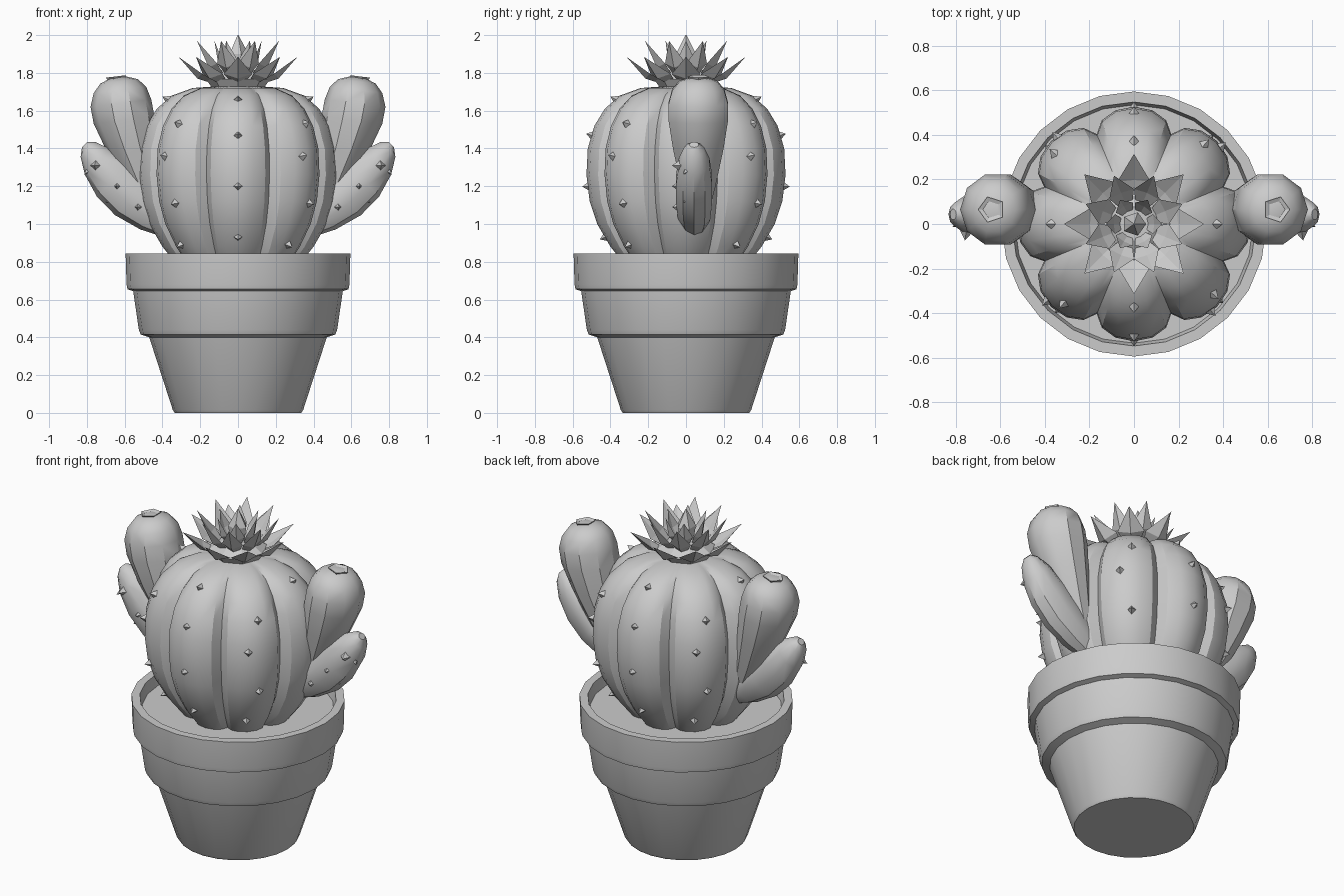
import bpy, bmesh
from math import sin, cos, pi, radians
from mathutils import Vector, Matrix

if "Cube" in bpy.data.objects:
    bpy.data.objects.remove(bpy.data.objects["Cube"])


def finish(name, bm, smooth=None):
    bmesh.ops.recalc_face_normals(bm, faces=bm.faces)
    me = bpy.data.meshes.new(name)
    bm.to_mesh(me)
    bm.free()
    ob = bpy.data.objects.new(name, me)
    bpy.context.collection.objects.link(ob)
    if smooth:
        bpy.ops.object.select_all(action='DESELECT')
        ob.select_set(True)
        bpy.context.view_layer.objects.active = ob
        bpy.ops.object.shade_smooth_by_angle(angle=radians(smooth))
    return ob


def loft(bm, rings):
    """Skin a list of closed rings and cap both ends."""
    vs = [[bm.verts.new(p) for p in r] for r in rings]
    n = len(vs[0])
    for a, b in zip(vs, vs[1:]):
        for i in range(n):
            j = (i + 1) % n
            bm.faces.new((a[i], a[j], b[j], b[i]))
    bm.faces.new(vs[0][::-1])
    bm.faces.new(vs[-1])


def circle(r, z, n):
    return [(r * cos(2 * pi * i / n), r * sin(2 * pi * i / n), z) for i in range(n)]


def spine(bm, p, d, r=0.03, h=0.045):
    d = Vector(d).normalized()
    m = Matrix.Translation(Vector(p) + d * (h / 2 - 0.015)) @ d.to_track_quat('Z', 'Y').to_matrix().to_4x4()
    bmesh.ops.create_cone(bm, cap_ends=True, segments=4, radius1=r, radius2=0, depth=h, matrix=m)


# Pot with two stepped bands, hollow down to the soil
bm = bmesh.new()
pot = [(0.335, 0), (0.345, 0.015), (0.47, 0.40), (0.515, 0.415), (0.525, 0.44), (0.555, 0.645),
       (0.585, 0.655), (0.59, 0.68), (0.595, 0.845), (0.548, 0.845), (0.535, 0.78)]
loft(bm, [circle(r, z, 24) for r, z in pot])
finish("pot", bm, 30)

# Ribbed body: eight rounded lobes scaled along a profile
profile = [(0.25, 0.72), (0.32, 0.78), (0.40, 0.88), (0.47, 1.0), (0.51, 1.12), (0.527, 1.26), (0.52, 1.4),
           (0.485, 1.52), (0.43, 1.61), (0.35, 1.68), (0.24, 1.72), (0.1, 1.73)]


def crest(z):
    for (r0, z0), (r1, z1) in zip(profile, profile[1:]):
        if z0 <= z <= z1:
            return r0 + (r1 - r0) * (z - z0) / (z1 - z0)


def ribbed(r, z):
    pts = []
    for k in range(8):
        rot = Matrix.Rotation(k * pi / 4, 3, 'Z')
        for s in range(6):
            f = -pi / 2 + s * pi / 6
            pts.append(rot @ Vector((r * (0.766 + 0.234 * cos(f)), r * 0.317 * sin(f), z)))
    return pts


bm = bmesh.new()
loft(bm, [ribbed(r, z) for r, z in profile])
finish("cactus_body", bm, 30)

# Spines along the ribs, staggered between neighbours
bm = bmesh.new()
for k in range(8):
    a = k * pi / 4
    heights = (0.89, 1.11, 1.36, 1.53) if k % 2 else (0.93, 1.2, 1.47, 1.66)
    for i, z in enumerate(heights):
        if k in (0, 4) and i < 3:
            continue
        side = a + (0.06 if i % 2 else -0.06) * (k % 2)
        r = crest(z)
        spine(bm, (r * cos(side), r * sin(side), z), (cos(side), sin(side), (z - 1.25) * 1.3))
finish("body_spines", bm)


# Arms: elliptical sections (x, z, half width, half depth) swept in the xz plane
def arm(bm, stations, y, tilt, n=10):
    t = radians(tilt)
    u = Vector((cos(t), 0, sin(t)))
    loft(bm, [[Vector((x, y, z)) + u * (a * cos(2 * pi * i / n)) + Vector((0, b * sin(2 * pi * i / n), 0))
               for i in range(n)] for x, z, a, b in stations])


def mirrored(name, bm, smooth=None):
    ob = finish(name, bm, smooth)
    ob.modifiers.new("mirror", 'MIRROR').use_mirror_merge = False


bm = bmesh.new()
arm(bm, [(0.34, 0.98, 0.07, 0.06), (0.44, 1.05, 0.11, 0.09), (0.56, 1.14, 0.13, 0.1), (0.66, 1.235, 0.125, 0.1),
         (0.745, 1.33, 0.095, 0.085), (0.795, 1.395, 0.055, 0.055), (0.812, 1.42, 0.02, 0.025)], 0.043, -46)
mirrored("lower_arms", bm, 35)

bm = bmesh.new()
arm(bm, [(0.42, 1.03, 0.05, 0.05), (0.49, 1.2, 0.095, 0.095), (0.56, 1.4, 0.135, 0.14), (0.603, 1.55, 0.162, 0.165),
         (0.62, 1.64, 0.162, 0.165), (0.625, 1.71, 0.14, 0.145), (0.63, 1.755, 0.1, 0.105),
         (0.635, 1.775, 0.045, 0.045)], 0.065, -7)
mirrored("upper_arms", bm, 35)

# Dimpled bud on each upper arm
bm = bmesh.new()
loft(bm, [[Vector((0.64 + r * cos(2 * pi * i / 5), 0.065 + r * sin(2 * pi * i / 5), z - 0.12 * r * cos(2 * pi * i / 5)))
           for i in range(5)] for r, z in ((0.04, 1.755), (0.06, 1.782), (0.022, 1.768))])
mirrored("arm_buds", bm)

bm = bmesh.new()
for x, z in ((0.755, 1.31), (0.64, 1.2), (0.53, 1.09)):
    spine(bm, (x, -0.045, z), (0.15, -1, 0))
for x, z in ((0.795, 1.28), (0.68, 1.13)):
    spine(bm, (x, 0.0, z), (0.7, -0.5, -0.6), 0.022)
mirrored("arm_spines", bm)

# Flower: rings of creased petals round a central bud
bm = bmesh.new()


def petals(count, start, base, mid, tip, width, thick):
    for k in range(count):
        a = radians(start) + 2 * pi * k / count
        rot = Matrix.Rotation(a, 3, 'Z')
        pts = [(base[0], 0, base[1]), (tip[0], 0, tip[1]), (mid[0], width, mid[1]), (mid[0], -width, mid[1]),
               (mid[0] + thick, 0, mid[1] - thick), (mid[0] + thick * 0.3, 0, mid[1] - thick * 0.3)]
        b, t, l, r, o, i = [bm.verts.new(rot @ Vector(p)) for p in pts]
        for s in (l, r):
            for c in (o, i):
                bm.faces.new((b, s, c))
                bm.faces.new((s, t, c))


petals(8, 0, (0.06, 1.72), (0.19, 1.795), (0.315, 1.885), 0.075, 0.025)
petals(8, 22.5, (0.04, 1.73), (0.145, 1.85), (0.235, 1.97), 0.06, 0.022)
petals(6, 0, (0.02, 1.75), (0.085, 1.87), (0.125, 1.97), 0.045, 0.02)
loft(bm, [circle(r, z, 8) for r, z in ((0.12, 1.70), (0.17, 1.765), (0.08, 1.82))])
loft(bm, [circle(r, z, 5) for r, z in ((0.04, 1.8), (0.055, 1.9), (0.003, 2.0))])
finish("flower", bm)
